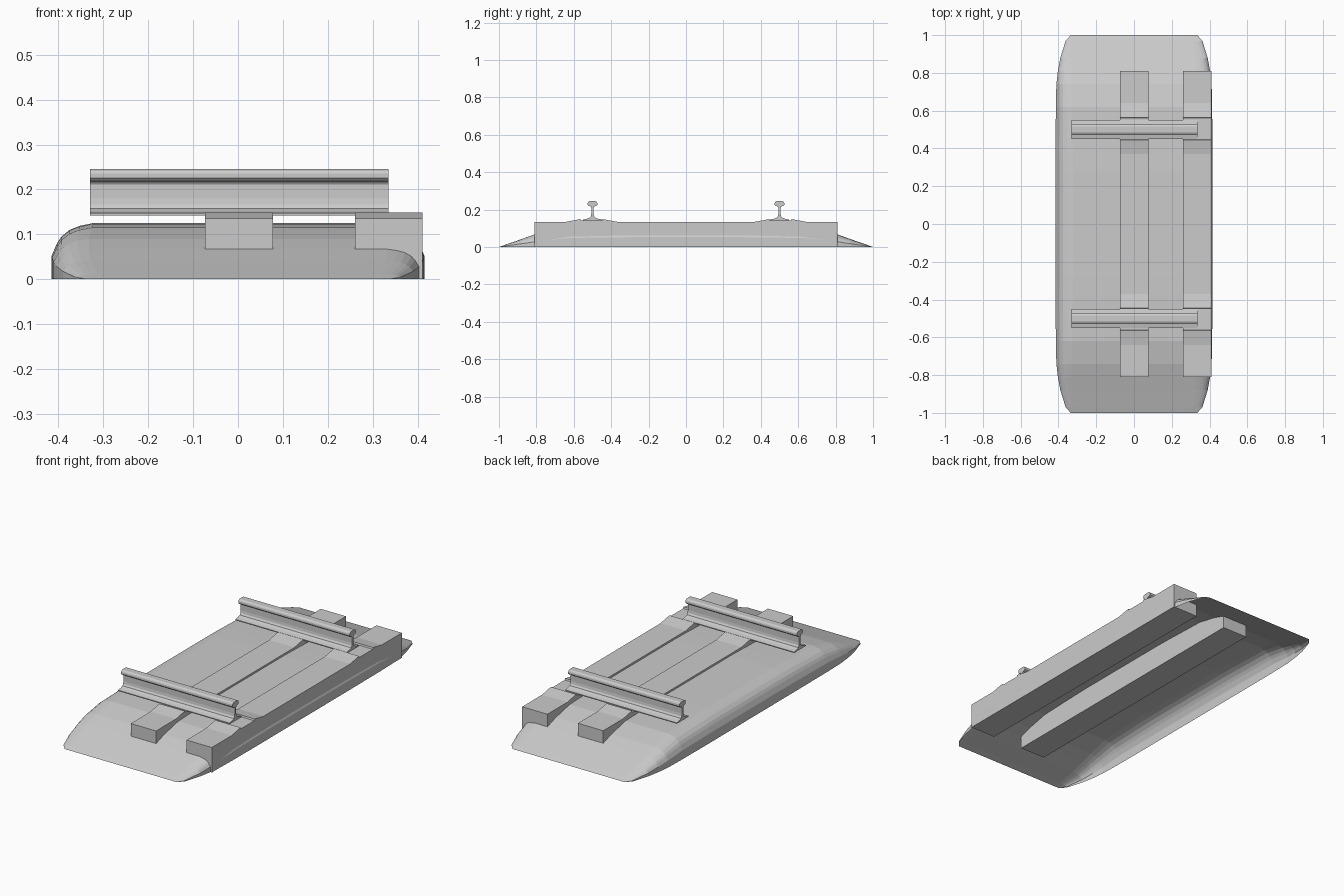
import bpy
import bmesh

old = bpy.data.objects.get("Cube")
if old:
    bpy.data.objects.remove(old, do_unlink=True)

grey = bpy.data.materials.new("plain_grey")
grey.use_nodes = True
colour = (0.6, 0.6, 0.6, 1)
grey.diffuse_color = colour
grey.node_tree.nodes["Principled BSDF"].inputs["Base Color"].default_value = colour


def make_object(name, bm):
    mesh = bpy.data.meshes.new(name)
    bm.to_mesh(mesh)
    bm.free()
    mesh.materials.append(grey)
    obj = bpy.data.objects.new(name, mesh)
    bpy.context.collection.objects.link(obj)
    return obj


def extrude_profile(name, profile, x_start, x_end, y_offset=0):
    """Extrude a closed (y, z) profile along x."""
    bm = bmesh.new()
    face = bm.faces.new([bm.verts.new((x_start, y + y_offset, z)) for y, z in profile])
    result = bmesh.ops.extrude_face_region(bm, geom=[face])
    verts = [v for v in result["geom"] if isinstance(v, bmesh.types.BMVert)]
    bmesh.ops.translate(bm, verts=verts, vec=(x_end - x_start, 0, 0))
    bmesh.ops.recalc_face_normals(bm, faces=bm.faces)
    return make_object(name, bm)


def mirrored(half):
    """Complete a half profile by mirroring it in y."""
    return half + [(-y, z) for y, z in reversed(half)]


# Ballast bed: open-bottomed shell lofted through rounded sections (y, half width, height)
stations = [(1, .335, 0), (.97, .362, .011), (.88, .39, .042), (.81, .403, .067),
            (.74, .411, .09), (.62, .414, .115), (.38, .415, .123), (.28, .415, .125)]
stations = [(-y, w, h) for y, w, h in stations] + stations[::-1]
# Shoulder rounding as (inset from the edge, fraction of height)
shoulder = [(0, 0), (0, .42), (.012, .64), (.022, .76), (.04, .88), (.062, .95), (.092, 1)]

bm = bmesh.new()
rings = []
for y, w, h in stations:
    squeeze = .5 + h * 4
    half = [(w - inset * squeeze, h * f) for inset, f in shoulder]
    rings.append([bm.verts.new((x, y, z)) for x, z in mirrored(half)])
for a, b in zip(rings, rings[1:]):
    for i in range(len(a) - 1):
        bm.faces.new((a[i], b[i], b[i + 1], a[i + 1]))
bmesh.ops.remove_doubles(bm, verts=bm.verts, dist=.0001)
make_object("ballast_bed", bm)

# Sleepers: long beams with a raised shoulder on both sides of each rail seat
sleeper_half = [(.81, 0), (.81, .135), (.64, .135), (.565, .149), (.562, .141),
                (.448, .141), (.445, .149), (.37, .135)]
for name, x in (("middle_sleeper", -.073), ("left_sleeper", .26)):
    extrude_profile(name, mirrored(sleeper_half), x, x + .151)

# Rails: wide foot, thin web and rounded head
rail_half = [(.05, .142), (.05, .147), (.03, .151), (.014, .157), (.008, .166),
             (.006, .18), (.006, .211), (.01, .217), (.022, .221), (.026, .225),
             (.026, .235), (.023, .241), (.016, .245)]
for name, y in (("front_rail", -.5), ("back_rail", .5)):
    extrude_profile(name, mirrored(rail_half), -.33, .335, y)
